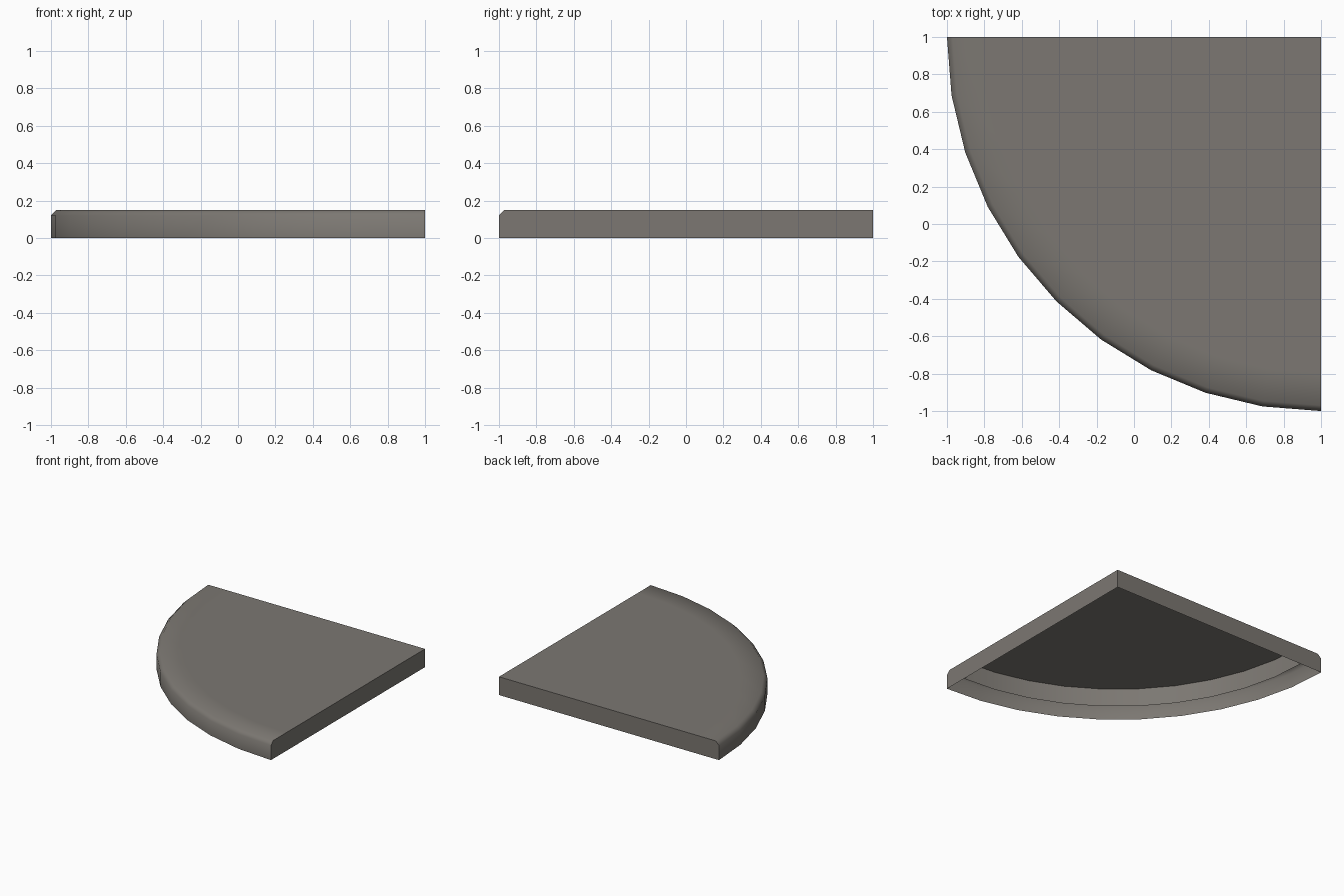
import bpy, bmesh, math

if "Cube" in bpy.data.objects:
    bpy.data.objects.remove(bpy.data.objects["Cube"])

STEPS = 10                      # arc segments over the quarter circle
CORNER = (1.0, 1.0)             # square corner = arc centre
R, H, CH, RIM = 2.0, 0.15, 0.03, 0.2

grey = bpy.data.materials.new("warm_grey")
grey.diffuse_color = (0.200, 0.186, 0.168, 1)
grey.use_nodes = True
grey.node_tree.nodes["Principled BSDF"].inputs["Base Color"].default_value = grey.diffuse_color


def arc(bm, r, z):
    """Row of vertices along the quarter arc, anticlockwise from above."""
    row = []
    for i in range(STEPS + 1):
        a = math.pi + math.pi / 2 * i / STEPS
        row.append(bm.verts.new((CORNER[0] + r * math.cos(a),
                                 CORNER[1] + r * math.sin(a), z)))
    return row


def bridge(bm, low, high):
    """Quad strip facing outward / upward."""
    for i in range(STEPS):
        bm.faces.new((low[i], low[i + 1], high[i + 1], high[i]))


def finish(bm, name):
    me = bpy.data.meshes.new(name)
    bm.to_mesh(me)
    bm.free()
    me.materials.append(grey)
    ob = bpy.data.objects.new(name, me)
    bpy.context.collection.objects.link(ob)
    bpy.ops.object.select_all(action='DESELECT')
    ob.select_set(True)
    bpy.context.view_layer.objects.active = ob
    bpy.ops.object.shade_smooth_by_angle(angle=math.radians(50))


# Outer shell: curved wall, bevelled lip, flat top and two straight sides
bm = bmesh.new()
rows = [arc(bm, r, z) for r, z in
        ((R, 0), (R, H - CH), (R - CH, H), (R - RIM, H))]
for low, high in zip(rows, rows[1:]):
    bridge(bm, low, high)
top = bm.verts.new((*CORNER, H))
base = bm.verts.new((*CORNER, 0))
bm.faces.new([top] + rows[-1])
bm.faces.new([base] + [row[0] for row in rows] + [top])
bm.faces.new(([base] + [row[-1] for row in rows] + [top])[::-1])
finish(bm, "quarter_round_slab")

# Inner curved wall seen from the open underside
bm = bmesh.new()
bridge(bm, arc(bm, R - RIM, H), arc(bm, R - RIM, 0))
finish(bm, "inner_skirt")
